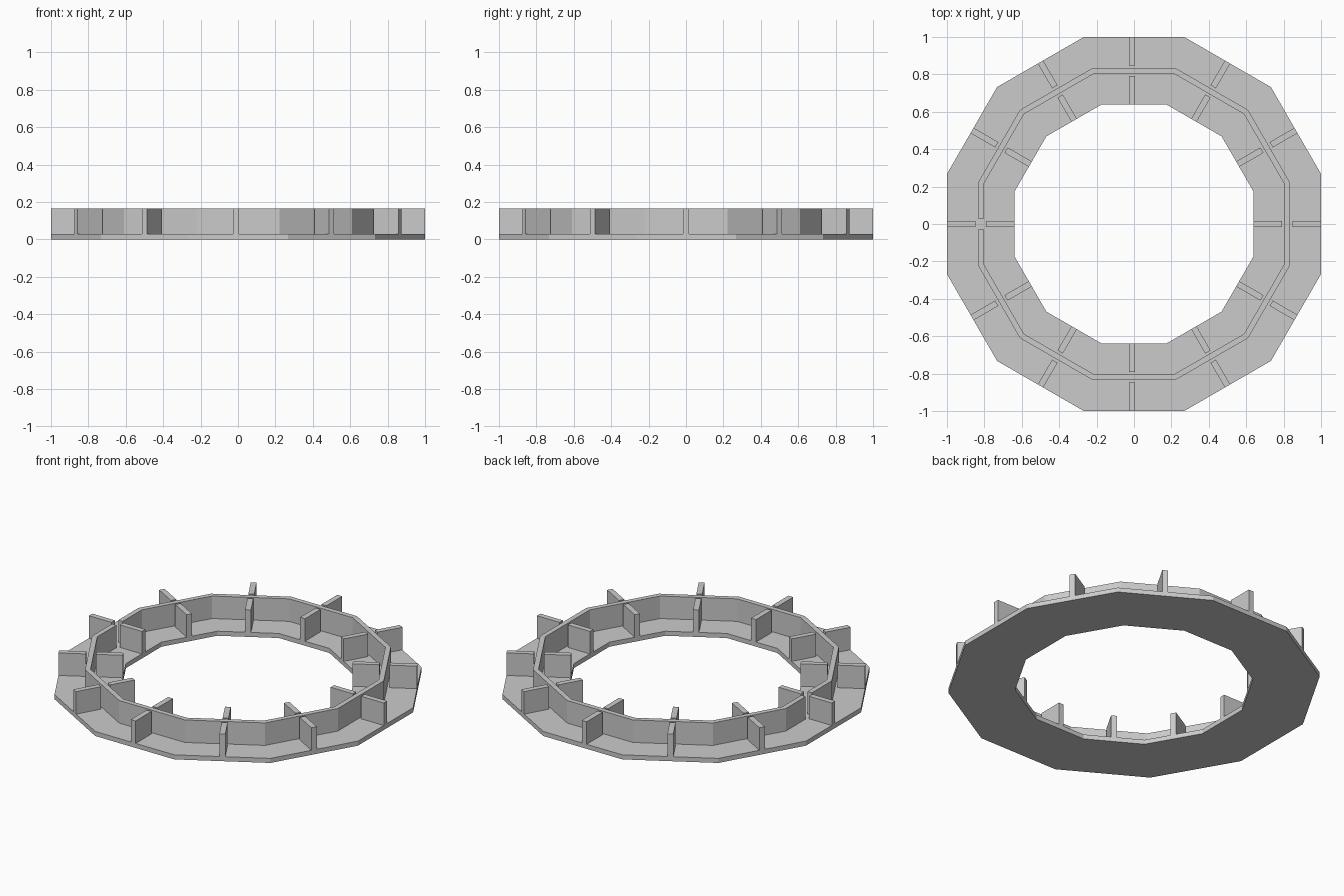
import bpy, bmesh
from math import cos, sin, pi, radians
from mathutils import Matrix, Vector

SIDES = 12
BASE_TOP, TOP = 0.028, 0.166
GAP = 0.03            # half width of the opening in the wall
RIB_WIDTH = 0.033

cube = bpy.data.objects.get("Cube")
if cube:
    bpy.data.objects.remove(cube, do_unlink=True)

grey = bpy.data.materials.new("plain grey")
grey.use_nodes = True
colour = (0.6, 0.6, 0.6, 1)
grey.diffuse_color = colour
grey.node_tree.nodes["Principled BSDF"].inputs["Base Color"].default_value = colour


def finish(bm, name):
    bmesh.ops.recalc_face_normals(bm, faces=bm.faces)
    mesh = bpy.data.meshes.new(name)
    bm.to_mesh(mesh)
    bm.free()
    mesh.materials.append(grey)
    obj = bpy.data.objects.new(name, mesh)
    bpy.context.collection.objects.link(obj)
    return obj


def corners(apothem):
    """Corners of a twelve-sided outline, running round from the -x side."""
    r = apothem / cos(pi / SIDES)
    angles = [pi + (2 * k + 1) * pi / SIDES for k in range(SIDES)]
    return [(r * cos(a), r * sin(a)) for a in angles]


def band(name, inner, outer, z0, z1, closed):
    """Sweep a rectangular section along two matching outlines."""
    bm = bmesh.new()
    sections = [[bm.verts.new((*p, z)) for p, z in ((i, z0), (o, z0), (o, z1), (i, z1))]
                for i, o in zip(inner, outer)]
    pairs = list(zip(sections, sections[1:]))
    if closed:
        pairs.append((sections[-1], sections[0]))
    else:
        bm.faces.new(sections[0])
        bm.faces.new(sections[-1])
    for a, b in pairs:
        for k in range(4):
            n = (k + 1) % 4
            bm.faces.new((a[k], a[n], b[n], b[k]))
    return finish(bm, name)


def rib(name, angle, r0, r1, shift):
    """Upright radial plate standing on the base."""
    bm = bmesh.new()
    size = Matrix.Diagonal((r1 - r0, RIB_WIDTH, TOP - BASE_TOP, 1))
    place = Matrix.Translation(((r0 + r1) / 2, 0, (TOP + BASE_TOP) / 2))
    turn = Matrix.Translation(Vector((shift, 0, 0))) @ Matrix.Rotation(angle, 4, "Z")
    bmesh.ops.create_cube(bm, size=1, matrix=turn @ place @ size)
    return finish(bm, name)


# Flat base ring
band("base_ring", corners(0.64), corners(1.0), 0, BASE_TOP, True)


# Upright wall, open at the middle of the -x side
def wall_path(apothem):
    return [(-apothem, -GAP)] + corners(apothem) + [(-apothem, GAP)]


band("ring_wall", wall_path(0.803), wall_path(0.833), BASE_TOP, TOP, False)

# Ribs on both sides of the wall, one pair per side
for k in range(SIDES):
    shift = -0.01 if k in (3, 9) else 0
    angle = radians(30 * k)
    rib(f"outer_rib_{k + 1}", angle, 0.847, 1.0, shift)
    rib(f"inner_rib_{k + 1}", angle, 0.64, 0.79, shift)
